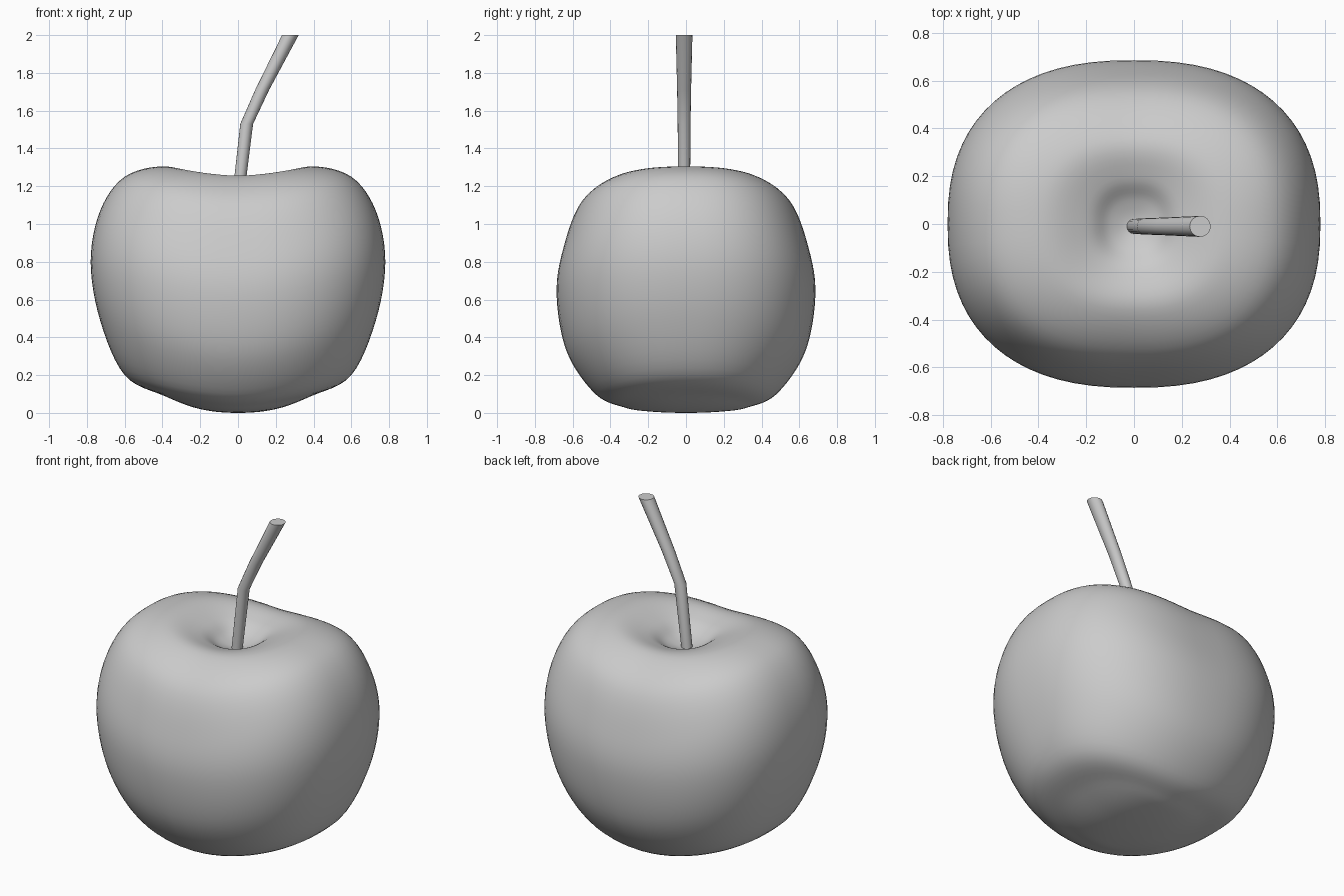
import bpy, bmesh, math
from mathutils import Vector

cube = bpy.data.objects.get("Cube")
if cube:
    bpy.data.objects.remove(cube, do_unlink=True)

grey = bpy.data.materials.new("plain grey")
grey.use_nodes = True
color = (0.6, 0.6, 0.6, 1)
grey.diffuse_color = color
grey.node_tree.nodes["Principled BSDF"].inputs["Base Color"].default_value = color


def smooth_curve(points, steps):
    """Catmull-Rom through (radius, height) points, mirrored at both poles."""
    pts = [Vector(p) for p in points]
    flip = lambda p: Vector((-p.x, p.y))
    pts = [flip(pts[1])] + pts + [flip(pts[-2])]
    out = []
    for a, b, c, d in zip(pts, pts[1:], pts[2:], pts[3:]):
        for i in range(steps):
            t = i / steps
            out.append(0.5 * (2 * b + (c - a) * t + (2 * a - 5 * b + 4 * c - d) * t ** 2
                              + (3 * b - a - 3 * c + d) * t ** 3))
    return out + [pts[-2]]


def skin(name, rings, angle):
    """Join closed rings of equal length into a capped, smooth-shaded skin."""
    bm = bmesh.new()
    loops = [[bm.verts.new(p) for p in ring] for ring in rings]
    n = len(loops[0])
    for low, high in zip(loops, loops[1:]):
        for i in range(n):
            j = (i + 1) % n
            bm.faces.new((low[i], low[j], high[j], high[i]))
    bm.faces.new(loops[0][::-1])
    bm.faces.new(loops[-1])
    mesh = bpy.data.meshes.new(name)
    bm.to_mesh(mesh)
    bm.free()
    mesh.materials.append(grey)
    obj = bpy.data.objects.new(name, mesh)
    bpy.context.collection.objects.link(obj)
    bpy.ops.object.select_all(action='DESELECT')
    obj.select_set(True)
    bpy.context.view_layer.objects.active = obj
    bpy.ops.object.shade_smooth_by_angle(angle=math.radians(angle))
    return obj


# Fruit: two half profiles, across the shoulders and front to back, blended around
side = [(0, 0), (.2, .02), (.39, .09), (.6, .2), (.73, .49), (.78, .8), (.73, 1.07),
        (.6, 1.25), (.39, 1.305), (.2, 1.25), (.1, 1.18), (0, 1.15)]
front = [(0, 0), (.2, .008), (.33, .03), (.48, .1), (.63, .32), (.685, .62), (.65, .87),
         (.55, 1.12), (.36, 1.25), (.2, 1.23), (.1, 1.175), (0, 1.15)]
SEGMENTS, SQUARENESS = 72, 2.4


def rounded(v):
    return math.copysign(abs(v) ** (2 / SQUARENESS), v)


rings = []
for s, f in list(zip(smooth_curve(side, 6), smooth_curve(front, 6)))[1:-1]:
    ring = []
    for i in range(SEGMENTS):
        a = math.tau * i / SEGMENTS
        blend = abs(math.cos(a)) ** 1.4
        ring.append((s.x * rounded(math.cos(a)), f.x * rounded(math.sin(a)),
                     s.y * blend + f.y * (1 - blend)))
    rings.append(ring)
skin("fruit", rings, 60)

# Stem: level rings along a bent path, widening to the flat tip
path = [(-.005, 1.1, .031), (.046, 1.53, .034), (.128, 1.71, .037), (.277, 2, .044)]
skin("stem", [[(x + r * math.cos(math.tau * i / 16), -.01 + r * math.sin(math.tau * i / 16), z)
               for i in range(16)] for x, z, r in path], 40)
